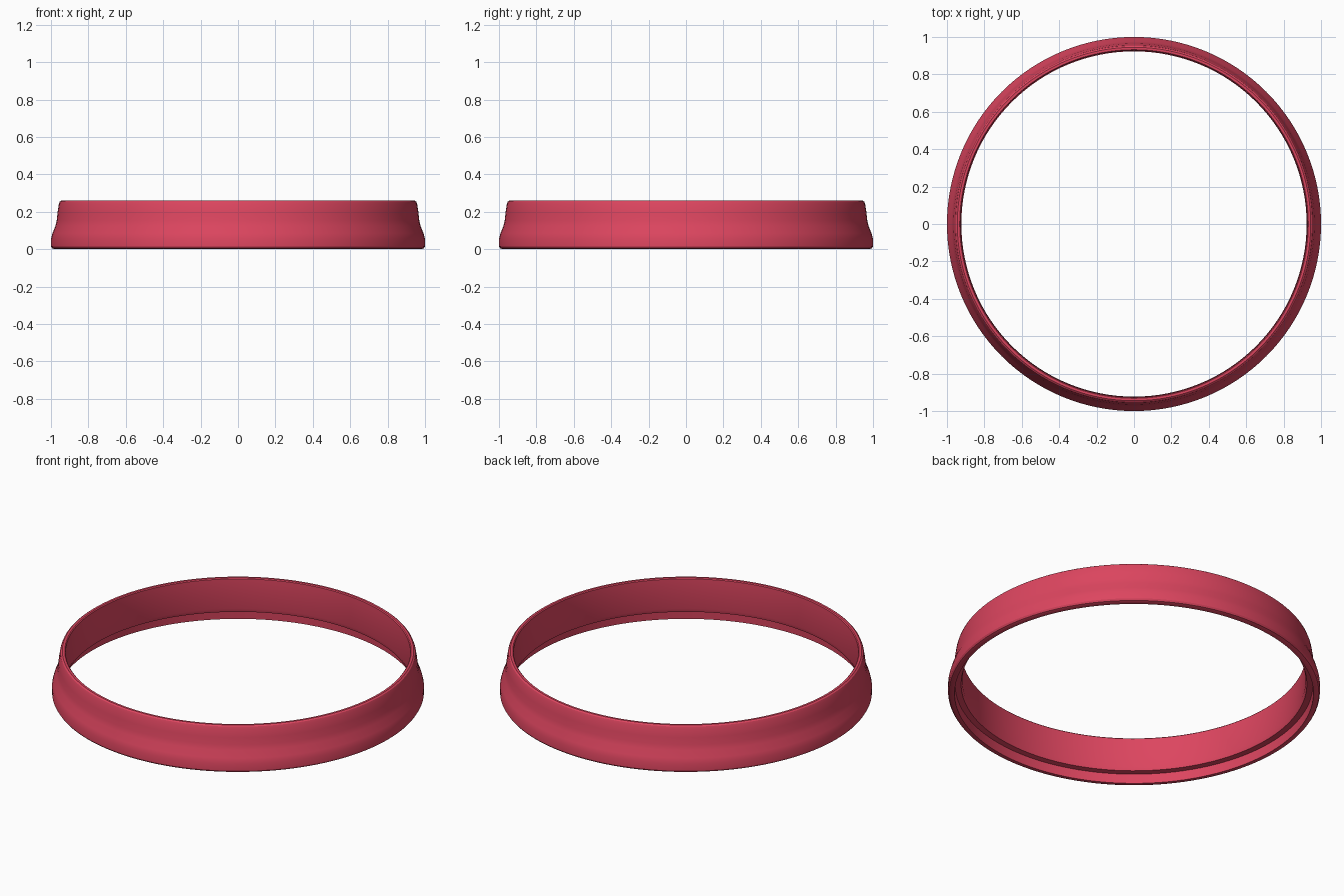
import bpy, bmesh, math

if "Cube" in bpy.data.objects:
    bpy.data.objects.remove(bpy.data.objects["Cube"])

# Cross-section (radius, height), anticlockwise from the bottom rim
profile = [
    (0.965, 0.0), (0.982, 0.0), (0.994, 0.005), (1.0, 0.015), (1.0, 0.055),
    (0.992, 0.085), (0.976, 0.125), (0.969, 0.155), (0.965, 0.195),
    (0.958, 0.24), (0.953, 0.254), (0.945, 0.26), (0.932, 0.26),
    (0.927, 0.255), (0.923, 0.08), (0.93, 0.058), (0.962, 0.055),
]
SEGMENTS = 128

red = bpy.data.materials.new("rose red")
red.diffuse_color = (0.72, 0.06, 0.115, 1)
red.use_nodes = True
red.node_tree.nodes["Principled BSDF"].inputs["Base Color"].default_value = red.diffuse_color

# Flared ring: revolve the closed section around z
bm = bmesh.new()
rings = []
for i in range(SEGMENTS):
    a = 2 * math.pi * i / SEGMENTS
    rings.append([bm.verts.new((r * math.cos(a), r * math.sin(a), z)) for r, z in profile])
n = len(profile)
for i, ring in enumerate(rings):
    nxt = rings[(i + 1) % SEGMENTS]
    for j in range(n):
        k = (j + 1) % n
        bm.faces.new((ring[j], nxt[j], nxt[k], ring[k]))
bmesh.ops.recalc_face_normals(bm, faces=bm.faces)
mesh = bpy.data.meshes.new("flared_ring")
bm.to_mesh(mesh)
bm.free()
mesh.materials.append(red)
ring_obj = bpy.data.objects.new("flared_ring", mesh)
bpy.context.collection.objects.link(ring_obj)

# Smooth around, crisp at the ledge and rim
bpy.context.view_layer.objects.active = ring_obj
ring_obj.select_set(True)
bpy.ops.object.shade_smooth_by_angle(angle=math.radians(30))
